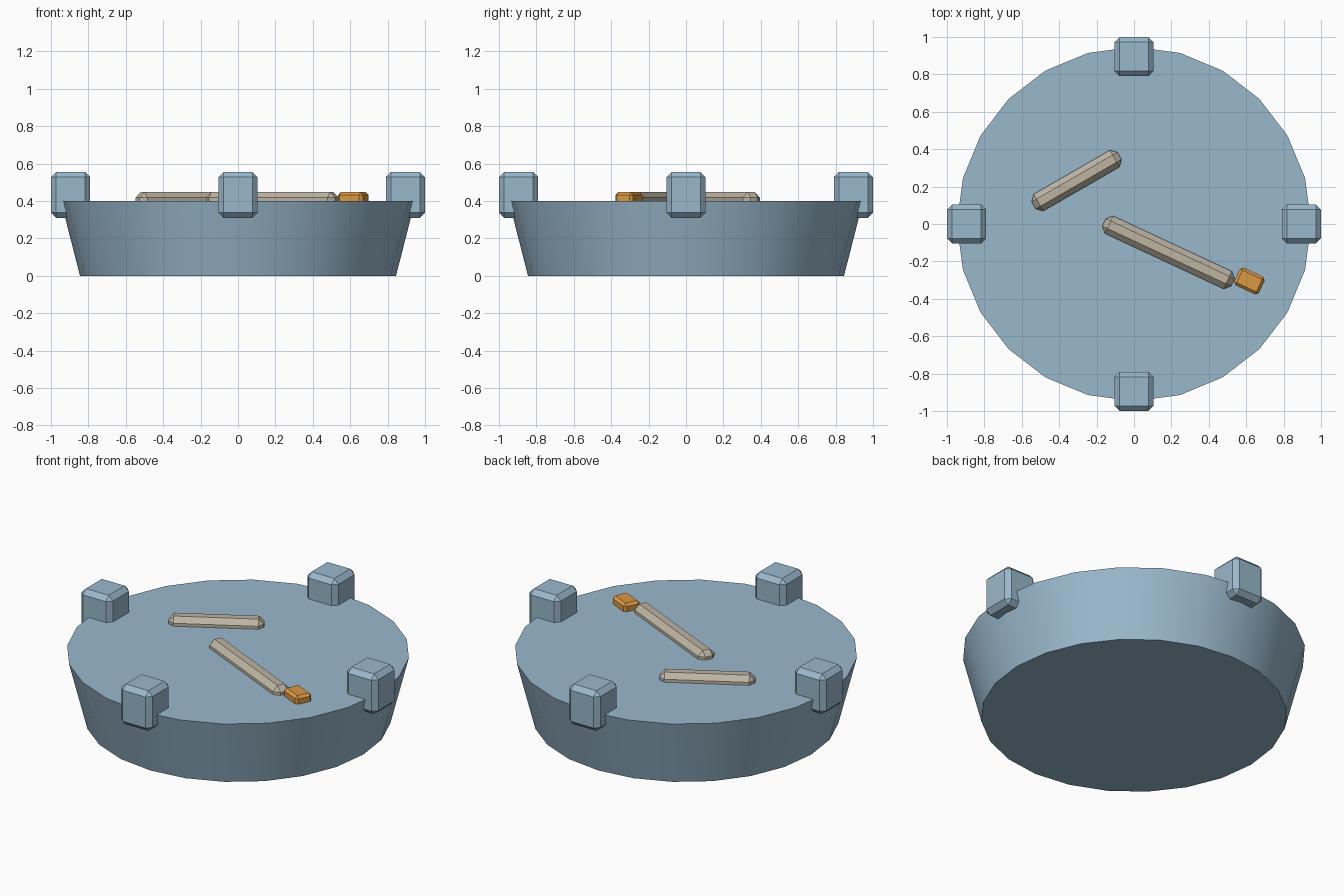
import bpy, bmesh, math
from mathutils import Matrix

if "Cube" in bpy.data.objects:
    bpy.data.objects.remove(bpy.data.objects["Cube"])


def material(name, rgb):
    m = bpy.data.materials.new(name)
    m.diffuse_color = (*rgb, 1)
    m.use_nodes = True
    m.node_tree.nodes["Principled BSDF"].inputs["Base Color"].default_value = m.diffuse_color
    return m


BLUE = material("glass blue", (0.32, 0.48, 0.60))
BEIGE = material("paper beige", (0.51, 0.46, 0.365))
ORANGE = material("filter orange", (0.70, 0.32, 0.055))


def finish(bm, name, mat):
    bmesh.ops.recalc_face_normals(bm, faces=bm.faces)
    mesh = bpy.data.meshes.new(name)
    bm.to_mesh(mesh)
    bm.free()
    mesh.materials.append(mat)
    ob = bpy.data.objects.new(name, mesh)
    bpy.context.collection.objects.link(ob)
    return ob


def chamfered_box(name, size, loc, angle, bevel, mat):
    bm = bmesh.new()
    bmesh.ops.create_cube(bm, size=1, matrix=Matrix.Diagonal((*size, 1)))
    bmesh.ops.bevel(bm, geom=bm.edges[:], offset=bevel, segments=1,
                    affect='EDGES', profile=0.5)
    bm.transform(Matrix.Translation(loc) @ Matrix.Rotation(math.radians(angle), 4, 'Z'))
    return finish(bm, name, mat)


# Tapered 24-sided dish, smooth wall with sharp rims
bm = bmesh.new()
bmesh.ops.create_cone(bm, cap_ends=True, segments=24, radius1=0.845, radius2=0.947,
                      depth=0.4, matrix=Matrix.Translation((0, 0, 0.2)))
for f in bm.faces:
    f.smooth = len(f.verts) == 4
for e in bm.edges:
    e.smooth = all(len(f.verts) == 4 for f in e.link_faces)
finish(bm, "dish", BLUE)

# Four rim blocks
for i in range(4):
    a = i * math.pi / 2
    chamfered_box(f"rim_block_{i + 1}", (0.21, 0.21, 0.245),
                  (0.895 * math.cos(a), 0.895 * math.sin(a), 0.4325), 0, 0.028, BLUE)

# Two sticks half sunk in the top
chamfered_box("long_stick", (0.76, 0.104, 0.096), (0.184, -0.152, 0.4), -25, 0.03, BEIGE)
chamfered_box("short_stick", (0.53, 0.104, 0.096), (-0.307, 0.232, 0.4), 30, 0.03, BEIGE)

# Orange end piece
chamfered_box("stick_end", (0.146, 0.104, 0.094), (0.617, -0.305, 0.4), -25, 0.015, ORANGE)
